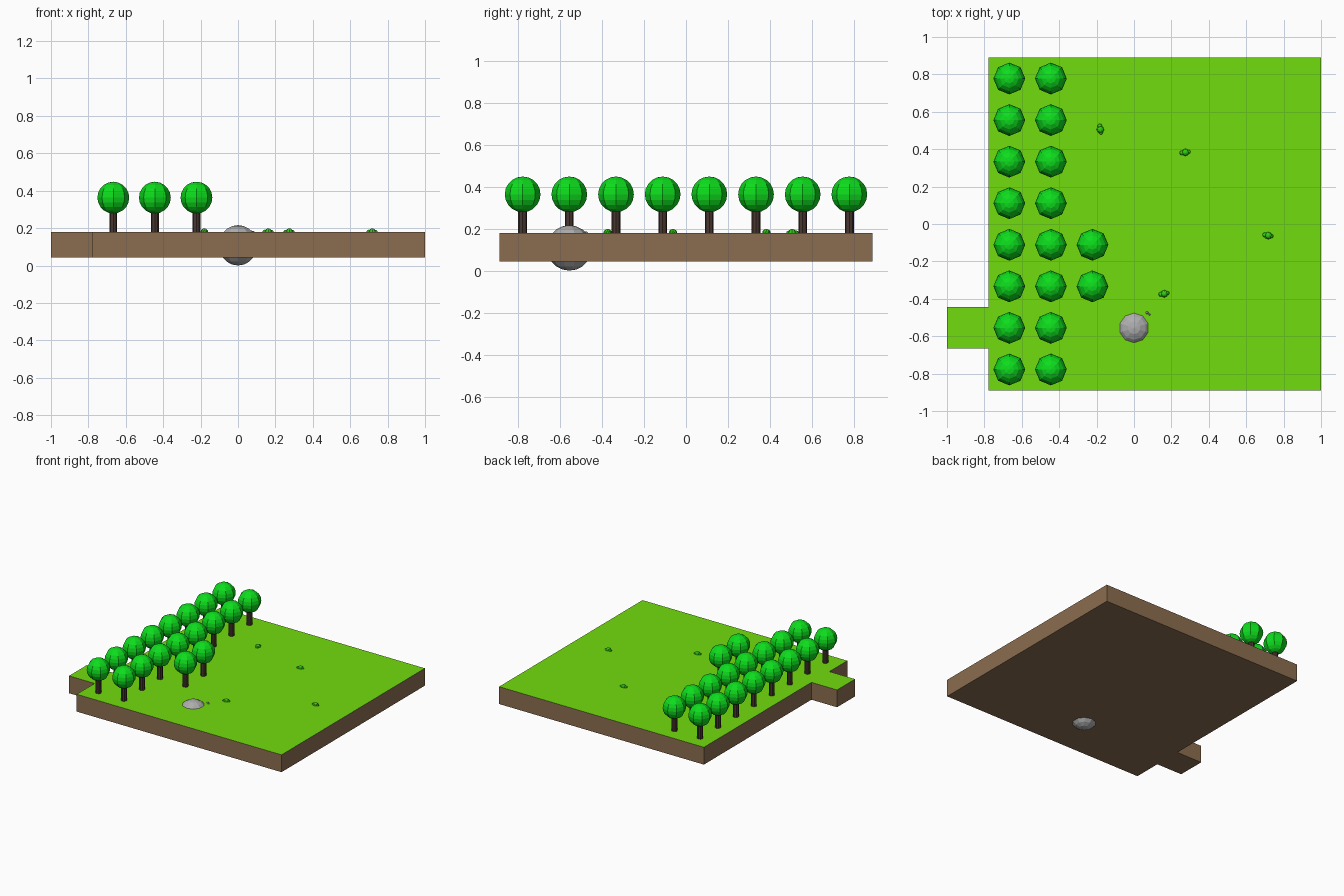
import bpy, bmesh, math
from mathutils import Matrix

if "Cube" in bpy.data.objects:
    bpy.data.objects.remove(bpy.data.objects["Cube"])

T = 2 / 9            # tile size
TOP, BOT = 0.179, 0.043


def mat(name, rgb):
    m = bpy.data.materials.new(name)
    m.diffuse_color = (*rgb, 1)
    m.use_nodes = True
    m.node_tree.nodes["Principled BSDF"].inputs["Base Color"].default_value = m.diffuse_color
    return m


grass = mat("grass", (0.165, 0.716, 0.004))
earth = mat("earth", (0.26, 0.155, 0.08))
leaf = mat("leaf", (0.004, 0.72, 0.012))
bark = mat("bark", (0.065, 0.038, 0.03))
bush = mat("bush", (0.03, 0.62, 0.008))
stone = mat("stone", (0.42, 0.42, 0.42))


def finish(name, bm, mats):
    me = bpy.data.meshes.new(name)
    bm.to_mesh(me)
    bm.free()
    for m in mats:
        me.materials.append(m)
    ob = bpy.data.objects.new(name, me)
    bpy.context.collection.objects.link(ob)
    return ob


def ball(bm, x, y, z, r, seg=8, rings=8, sz=1.0):
    bmesh.ops.create_uvsphere(
        bm, u_segments=seg, v_segments=rings, radius=r,
        matrix=Matrix.Translation((x, y, z)) @ Matrix.Diagonal((1, 1, sz, 1)))


# ground slab with the one-tile entrance on the left
outline = [(-3.5, -4), (4.5, -4), (4.5, 4), (-3.5, 4),
           (-3.5, -2), (-4.5, -2), (-4.5, -3), (-3.5, -3)]
bm = bmesh.new()
base = bm.faces.new([bm.verts.new((x * T, y * T, BOT)) for x, y in outline])
ext = bmesh.ops.extrude_face_region(bm, geom=[base], use_keep_orig=True)
bmesh.ops.translate(bm, vec=(0, 0, TOP - BOT),
                    verts=[g for g in ext["geom"] if isinstance(g, bmesh.types.BMVert)])
bmesh.ops.recalc_face_normals(bm, faces=bm.faces)
bm.normal_update()
for f in bm.faces:
    f.material_index = 1 if f.normal.z > 0.5 else 0
finish("ground", bm, [earth, grass])

# special tiles, barely proud of the ground
bm = bmesh.new()
for i, j in [(-1, 2.5), (1, 1.5), (3, -0.5), (1, -1.5), (0, -2.5)]:
    bmesh.ops.create_grid(bm, x_segments=1, y_segments=1, size=T / 2,
                          matrix=Matrix.Translation((i * T, j * T, TOP + 0.0005)))
finish("marked_tiles", bm, [grass])

# trees: two full columns of eight and two extra
spots = [(i, j - 3.5) for i in (-3, -2) for j in range(8)] + [(-1, -0.5), (-1, -1.5)]
for n, (i, j) in enumerate(spots):
    x, y = i * T, j * T
    bm = bmesh.new()
    ball(bm, x, y, 0.363, 0.085, 8, 10)
    finish(f"tree_crown_{n}", bm, [leaf])
    bm = bmesh.new()
    bmesh.ops.create_cone(bm, cap_ends=True, segments=8, radius1=0.021, radius2=0.021,
                          depth=0.14, matrix=Matrix.Translation((x, y, 0.24)))
    finish(f"tree_trunk_{n}", bm, [bark])

# boulder sunk through the ground
bm = bmesh.new()
ball(bm, 0, -2.5 * T, 0.108, 0.108, 10, 10)
finish("boulder", bm, [stone])

# small bushes: a large lump with two smaller ones beside it
tufts = [(-0.18, 0.505, 80, 1), (0.275, 0.383, 170, 1),
         (0.718, -0.062, 150, 1), (0.162, -0.373, 170, 1)]
for n, (x, y, a, s) in enumerate(tufts):
    a = math.radians(a)
    c, sn = math.cos(a), math.sin(a)
    bm = bmesh.new()
    for d, e, r in [(0, 0, 0.02), (0.018, 0.006, 0.013), (-0.016, -0.006, 0.011)]:
        ball(bm, x + d * c - e * sn, y + d * sn + e * c, TOP, r, 8, 8, 0.95)
    finish(f"bush_{n}", bm, [bush])

# pebbles beside the boulder
bm = bmesh.new()
for x, y, r in [(0.07, -0.475, 0.008), (0.082, -0.483, 0.006)]:
    ball(bm, x, y, TOP, r, 8, 6)
finish("pebbles", bm, [stone])
